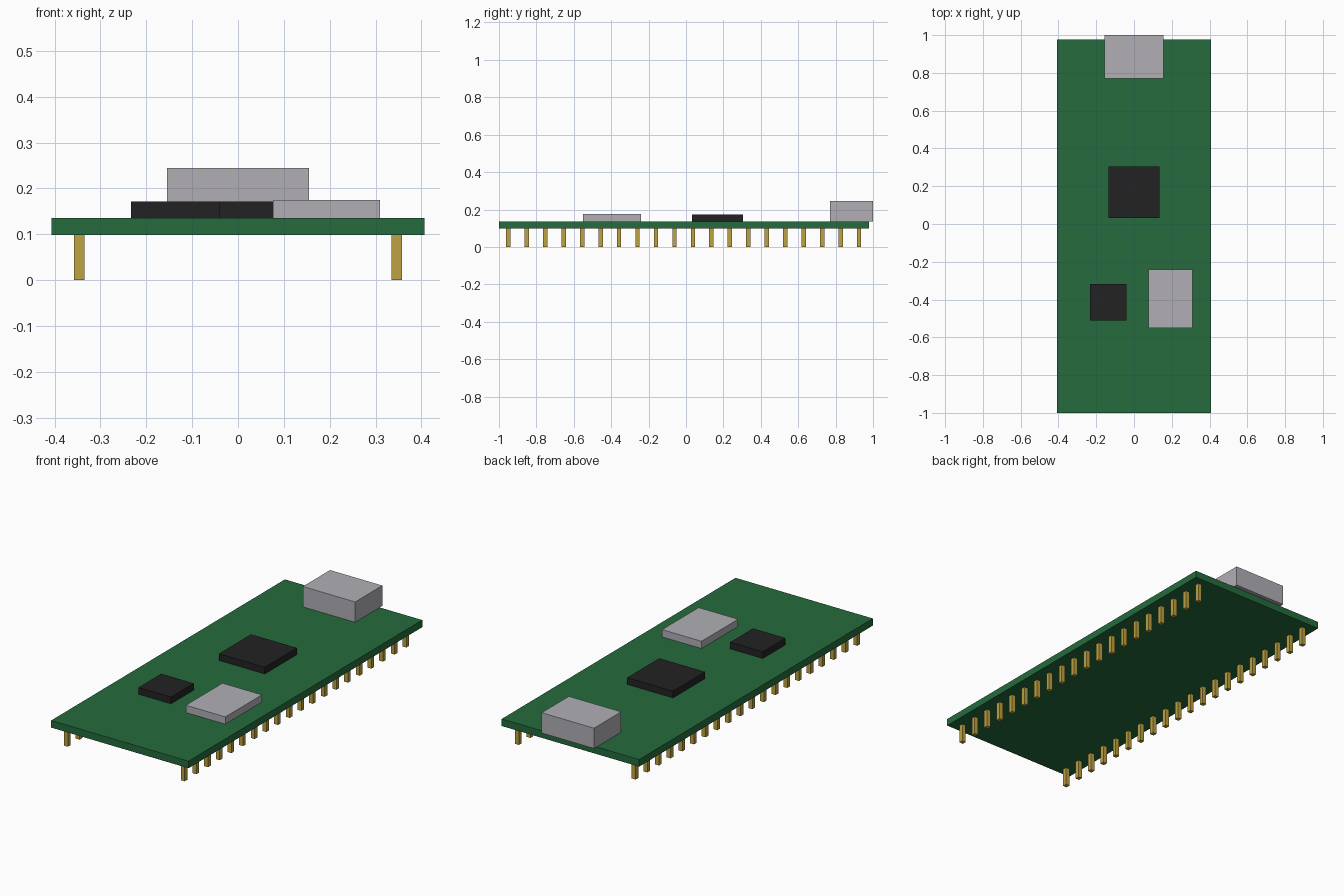
import bpy
import bmesh

if "Cube" in bpy.data.objects:
    bpy.data.objects.remove(bpy.data.objects["Cube"], do_unlink=True)


def material(name, rgb):
    mat = bpy.data.materials.new(name)
    mat.use_nodes = True
    mat.diffuse_color = (*rgb, 1)
    mat.node_tree.nodes["Principled BSDF"].inputs["Base Color"].default_value = (*rgb, 1)
    return mat


green = material("board green", (0.018, 0.148, 0.046))
silver = material("silver metal", (0.44, 0.43, 0.46))
black = material("chip black", (0.016, 0.016, 0.016))
gold = material("pin gold", (0.51, 0.36, 0.053))


def box(name, x, y, z, mat):
    """Box spanning the (min, max) ranges x, y and z."""
    bm = bmesh.new()
    bmesh.ops.create_cube(bm, size=1)
    for v in bm.verts:
        v.co = [(a + b) / 2 + c * (b - a) for (a, b), c in zip((x, y, z), v.co)]
    mesh = bpy.data.meshes.new(name)
    bm.to_mesh(mesh)
    bm.free()
    mesh.materials.append(mat)
    obj = bpy.data.objects.new(name, mesh)
    bpy.context.collection.objects.link(obj)
    return obj


BOTTOM, TOP = 0.098, 0.136

# Circuit board
box("circuit_board", (-0.407, 0.407), (-1.0, 0.978), (BOTTOM, TOP), green)

# Components on the upper face
box("usb_socket", (-0.155, 0.155), (0.77, 1.0), (TOP, 0.245), silver)
box("processor_chip", (-0.136, 0.136), (0.032, 0.304), (TOP, 0.172), black)
box("memory_chip", (-0.233, -0.04), (-0.51, -0.317), (TOP, 0.172), black)
box("radio_shield", (0.076, 0.31), (-0.55, -0.24), (TOP, 0.175), silver)

# Two rows of header pins, with their upper ends sunk into the board
PINS, FIRST, PITCH, HALF = 20, -0.95, 0.0987, 0.0115
for side, x in (("left", 0.346), ("right", -0.346)):
    for i in range(PINS):
        y = FIRST + i * PITCH
        box(f"{side}_pin_{i + 1}", (x - HALF, x + HALF), (y - HALF, y + HALF),
            (0, TOP - 0.004), gold)
